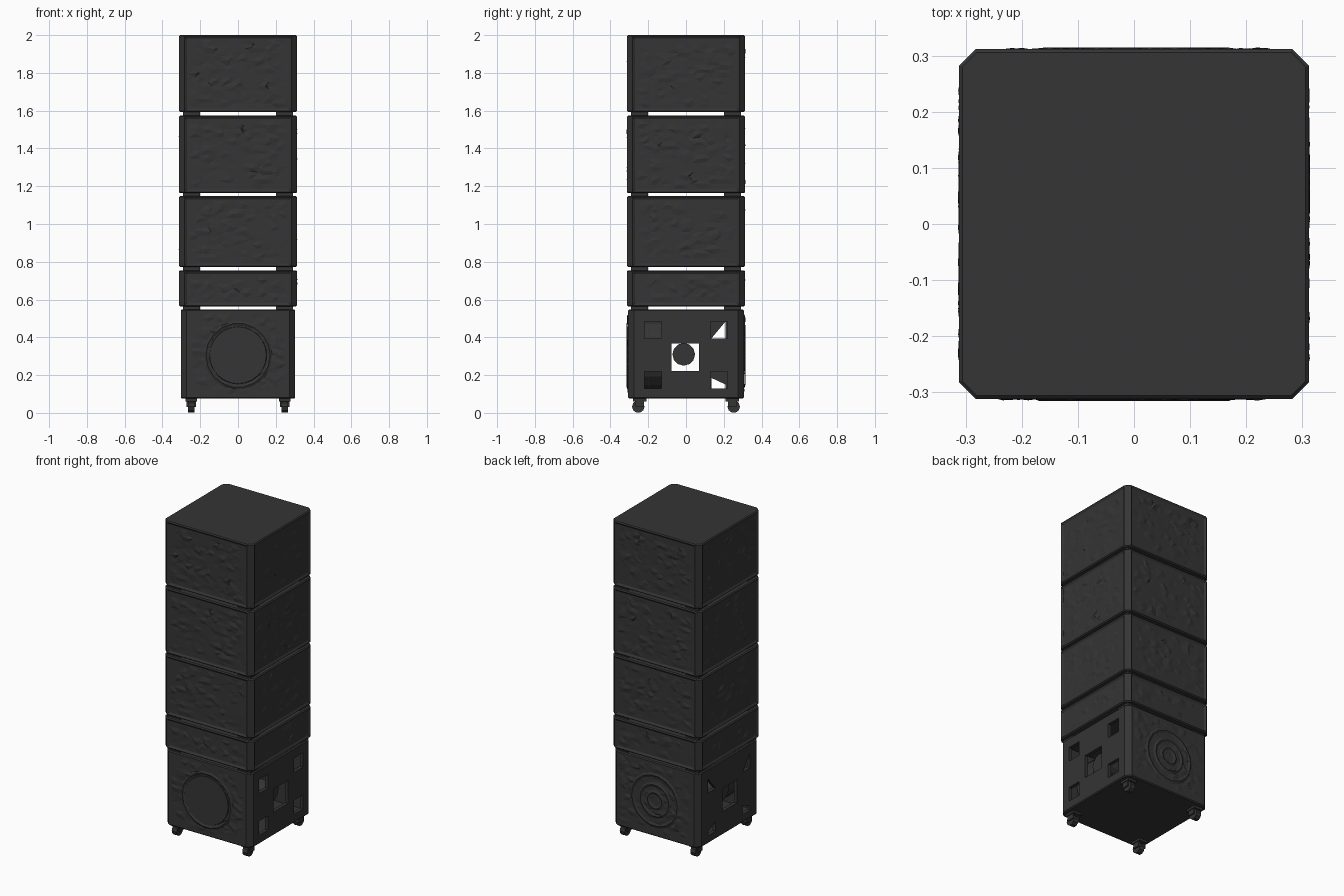
import bpy, bmesh, math, random
from mathutils import Matrix, Vector

random.seed(4)
if "Cube" in bpy.data.objects:
    bpy.data.objects.remove(bpy.data.objects["Cube"], do_unlink=True)

mat = bpy.data.materials.new("charcoal black")
mat.use_nodes = True
COLOUR = (0.035, 0.035, 0.036, 1)
mat.diffuse_color = COLOUR
mat.node_tree.nodes["Principled BSDF"].inputs["Base Color"].default_value = COLOUR


def finish(bm, name):
    bmesh.ops.recalc_face_normals(bm, faces=bm.faces)
    mesh = bpy.data.meshes.new(name)
    bm.to_mesh(mesh)
    bm.free()
    mesh.materials.append(mat)
    ob = bpy.data.objects.new(name, mesh)
    bpy.context.collection.objects.link(ob)
    return ob


def prism(bm, points, offset):
    """Extrude a polygon of 3D points by an offset."""
    base = bm.faces.new([bm.verts.new(p) for p in points])
    out = bmesh.ops.extrude_face_region(bm, geom=[base])
    bmesh.ops.translate(bm, vec=offset, verts=[v for v in out["geom"] if isinstance(v, bmesh.types.BMVert)])


def cuboid(name, centre, size):
    bm = bmesh.new()
    bmesh.ops.create_cube(bm, size=1, matrix=Matrix.Translation(centre) @ Matrix.Diagonal((*size, 1)))
    return finish(bm, name)


def cylinder(name, centre, r1, r2, depth, axis, sides=20):
    bm = bmesh.new()
    turn = Vector((0, 0, 1)).rotation_difference(Vector(axis)).to_matrix().to_4x4()
    bmesh.ops.create_cone(bm, cap_ends=True, segments=sides, radius1=r1, radius2=r2,
                          depth=depth, matrix=Matrix.Translation(centre) @ turn)
    return finish(bm, name)


def cabinet(name, hx, hy, z0, z1, recess):
    """Box with chamfered upright corners and optional sunken sides."""
    bm = bmesh.new()
    c = 0.03
    ring = [(hx - c, -hy), (hx, c - hy), (hx, hy - c), (hx - c, hy),
            (c - hx, hy), (-hx, hy - c), (-hx, c - hy), (c - hx, -hy)]
    prism(bm, [(x, y, z0) for x, y in ring], (0, 0, z1 - z0))
    bmesh.ops.recalc_face_normals(bm, faces=bm.faces)
    rims = [e for e in bm.edges if abs(e.verts[0].co.z - e.verts[1].co.z) < 1e-5]
    bmesh.ops.bevel(bm, geom=rims, offset=0.006, segments=1, affect='EDGES')
    if recess:
        sides = [f for f in bm.faces if abs(f.normal.z) < 0.1 and f.calc_area() > 0.06]
        bmesh.ops.inset_individual(bm, faces=sides, thickness=0.018, depth=-recess)
    return finish(bm, name)


def rough_panel(name, side, half_w, z0, z1, dist, keep=lambda x, z: True, amount=0.4):
    """Flat-faceted crumpled sheet on one of the four sides."""
    bm = bmesh.new()
    half_h = (z1 - z0) / 2
    bmesh.ops.create_grid(bm, x_segments=16, y_segments=max(6, int(half_h * 90)), size=1)
    for v in bm.verts:
        x, y = v.co.x, v.co.y
        edge = max(abs(x), abs(y)) > 0.99
        out = 0
        if not edge:
            x += random.uniform(-0.05, 0.05)
            y += random.uniform(-0.03, 0.03)
            if keep(x * half_w, y * half_h) and random.random() < amount:
                out = random.uniform(-0.003, 0.006)
        v.co = (x * half_w, -dist - out, (z0 + z1) / 2 + y * half_h)
    bmesh.ops.triangulate(bm, faces=bm.faces, quad_method='SHORT_EDGE')
    bmesh.ops.rotate(bm, verts=bm.verts, matrix=Matrix.Rotation(side * math.pi / 2, 3, 'Z'))
    ob = finish(bm, name)
    # Keep open sheets facing outward
    out_dir = Matrix.Rotation(side * math.pi / 2, 3, 'Z') @ Vector((0, -1, 0))
    if sum(p.normal.dot(out_dir) for p in ob.data.polygons) < 0:
        ob.data.flip_normals()
    return ob


SIDES = ["front", "left", "back", "right"]
CORNERS = [(sx, sy) for sx in (-1, 1) for sy in (-1, 1)]

# Four stacked cabinets with crumpled grilles
levels = [("low_cabinet", 0.563, 0.755), ("lower_cabinet", 0.772, 1.148),
          ("middle_cabinet", 1.163, 1.575), ("upper_cabinet", 1.592, 2.0)]
for name, z0, z1 in levels:
    cabinet(name, 0.312, 0.312, z0, z1, 0.008)
    for i, side in enumerate(SIDES):
        rough_panel(f"{name}_{side}_grille", i, 0.262, z0 + 0.026, z1 - 0.026, 0.308)
    for sx, sy in CORNERS:
        cuboid(name + "_corner_pad", (sx * 0.245, sy * 0.245, z0 - 0.008), (0.09, 0.09, 0.024))

# Hollow base cabinet
base = cabinet("base_cabinet", 0.302, 0.306, 0.075, 0.548, 0)
cutters = [cuboid("inner_cutter", (0, 0, 0.31), (0.56, 0.56, 0.43))]


def side_cutter(points, direction):
    bm = bmesh.new()
    prism(bm, [(direction * 0.2, y, z) for y, z in points], (direction * 0.2, 0, 0))
    cutters.append(finish(bm, "port_cutter"))


def square(y, z, h):
    return [(y - h, z - h), (y + h, z - h), (y + h, z + h), (y - h, z + h)]


# Square ports on one side, torn ports on the other
for s in (-1, 1):
    for z in (0.44, 0.175):
        side_cutter(square(s * 0.175, z, 0.045), 1)
    side_cutter([(s * 0.135, 0.395), (s * 0.21, 0.395), (s * 0.21, 0.485)], -1)
    side_cutter([(s * 0.135, 0.125), (s * 0.21, 0.125), (s * 0.21, 0.15), (s * 0.135, 0.185)], -1)
for d in (-1, 1):
    side_cutter(square(-0.005, 0.295, 0.073), d)

for cutter in cutters:
    mod = base.modifiers.new("cut", 'BOOLEAN')
    mod.operation = 'DIFFERENCE'
    mod.solver = 'EXACT'
    mod.object = cutter
    bpy.context.view_layer.objects.active = base
    bpy.ops.object.modifier_apply(modifier=mod.name)
    bpy.data.objects.remove(cutter, do_unlink=True)

# Drum and crossing tube inside the base
cylinder("inner_drum", (0, -0.2, 0.31), 0.2, 0.2, 0.15, (0, 1, 0))
cylinder("inner_tube", (0, -0.012, 0.31), 0.06, 0.06, 0.5, (1, 0, 0), 12)

# Base front and back faces
rough_panel("base_front_face", 0, 0.255, 0.10, 0.525, 0.309,
            lambda x, z: 0.15 < math.hypot(x, z) < 0.25, 0.6)
rough_panel("base_back_face", 2, 0.255, 0.10, 0.525, 0.309)
cylinder("front_disc", (0, -0.308, 0.305), 0.155, 0.15, 0.01, (0, -1, 0), 24)


def ring(name, y, radius, width):
    bm = bmesh.new()
    n = 18
    rows = []
    for k in range(n):
        a = math.tau * k / n
        rows.append([bm.verts.new((r * math.cos(a), y + dy, 0.305 + r * math.sin(a)))
                     for r, dy in ((radius - width, 0), (radius, math.copysign(0.006, y)), (radius + width, 0))])
    for k in range(n):
        a, b = rows[k], rows[(k + 1) % n]
        for j in (0, 1):
            bm.faces.new((a[j], a[j + 1], b[j + 1], b[j]))
    ob = finish(bm, name)
    if ob.data.polygons[0].normal.y * y < 0:
        ob.data.flip_normals()


ring("front_rim", -0.309, 0.17, 0.012)
for radius in (0.05, 0.1, 0.16):
    ring("back_rim", 0.309, radius, 0.014)

# Casters
for sx, sy in CORNERS:
    x, y = sx * 0.247, sy * 0.245
    cuboid("caster_plate", (x, y, 0.07), (0.06, 0.07, 0.018))
    for d in (-1, 1):
        cuboid("caster_fork", (x + d * 0.021, y, 0.05), (0.008, 0.045, 0.04))
    cylinder("caster_wheel", (x, y + sy * 0.008, 0.033), 0.033, 0.033, 0.034, (1, 0, 0), 10)
